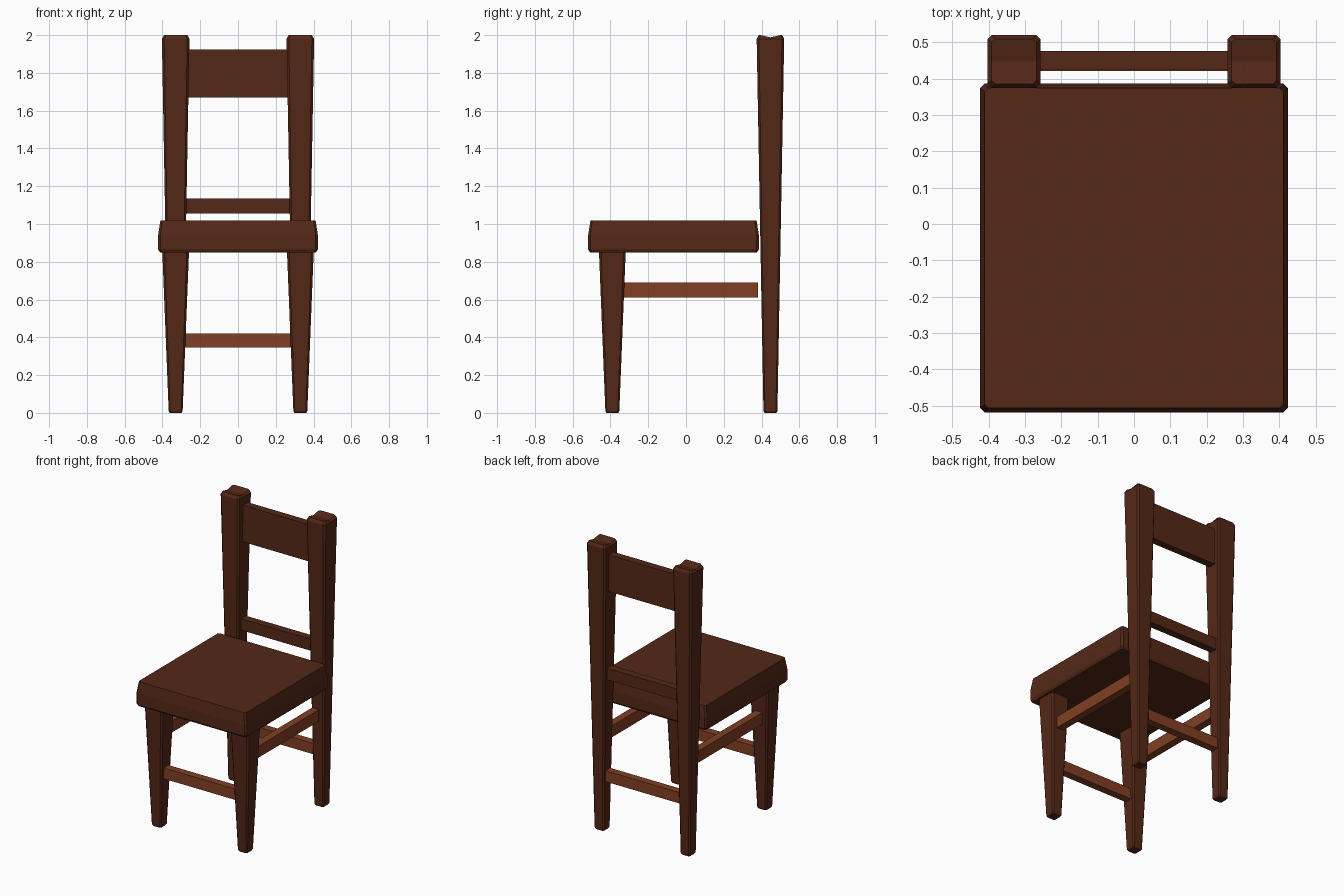
import bpy, bmesh

if "Cube" in bpy.data.objects:
    bpy.data.objects.remove(bpy.data.objects["Cube"])


def material(name, color):
    m = bpy.data.materials.new(name)
    m.diffuse_color = (*color, 1)
    m.use_nodes = True
    m.node_tree.nodes["Principled BSDF"].inputs["Base Color"].default_value = m.diffuse_color
    return m


dark = material("dark_wood", (0.09, 0.021, 0.009))
light = material("light_wood", (0.22, 0.05, 0.017))


def finish(bm, name, mat):
    bmesh.ops.recalc_face_normals(bm, faces=bm.faces)
    mesh = bpy.data.meshes.new(name)
    bm.to_mesh(mesh)
    bm.free()
    mesh.materials.append(mat)
    bpy.context.collection.objects.link(bpy.data.objects.new(name, mesh))


def loft(name, cx, cy, rings, mat, dip=0.0):
    """Stack chamfered rectangles given as (z, half_x, half_y, chamfer)."""
    bm = bmesh.new()
    loops = []
    for z, hx, hy, c in rings:
        pts = [(hx, c - hy), (hx, hy - c), (hx - c, hy), (c - hx, hy),
               (-hx, hy - c), (-hx, c - hy), (c - hx, -hy), (hx - c, -hy)]
        loops.append([bm.verts.new((cx + x, cy + y, z)) for x, y in pts])
    for a, b in zip(loops, loops[1:]):
        for i in range(8):
            j = (i + 1) % 8
            bm.faces.new((a[i], a[j], b[j], b[i]))
    bm.faces.new(loops[0])
    bm.faces.new(loops[-1])
    if dip:
        # shallow valley across the top
        bmesh.ops.bisect_plane(bm, geom=bm.verts[:] + bm.edges[:] + bm.faces[:],
                               plane_co=(cx, cy, 0), plane_no=(0, 1, 0))
        top = rings[-1][0]
        for v in bm.verts:
            if abs(v.co.y - cy) < 1e-4 and v.co.z > top - 1e-4:
                v.co.z -= dip
    finish(bm, name, mat)


def bar(name, lo, hi, mat):
    """Plain box between two corners."""
    bm = bmesh.new()
    bmesh.ops.create_cube(bm, size=1)
    for v in bm.verts:
        for k in range(3):
            v.co[k] = lo[k] if v.co[k] < 0 else hi[k]
    finish(bm, name, mat)


FRONT_Y, BACK_Y, LEG_X = -0.39, 0.447, 0.33

# seat
loft("seat", 0, -0.066, [(0.85, 0.413, 0.442, 0.01), (0.866, 0.423, 0.452, 0.012),
                         (0.94, 0.423, 0.452, 0.012), (1.018, 0.411, 0.44, 0.01)], dark)

# legs, back posts and side stretchers
for side, s in (("left", -1), ("right", 1)):
    x = s * LEG_X
    loft("front_leg_" + side, x, FRONT_Y,
         [(0, 0.031, 0.031, 0.008), (0.01, 0.037, 0.037, 0.008),
          (0.86, 0.071, 0.071, 0.012)], dark)
    loft("back_post_" + side, x, BACK_Y,
         [(0, 0.031, 0.031, 0.008), (0.01, 0.037, 0.037, 0.008),
          (1.98, 0.073, 0.073, 0.012), (2.0, 0.062, 0.062, 0.01)], dark, dip=0.012)
    bar("side_stretcher_" + side, (x - 0.026, -0.38, 0.61), (x + 0.026, 0.38, 0.69), light)

# front and back stretchers
for name, y in (("front_stretcher", FRONT_Y), ("back_stretcher", BACK_Y)):
    bar(name, (-0.30, y - 0.026, 0.345), (0.30, y + 0.026, 0.42), light)

# backrest slats
bar("top_slat", (-0.29, 0.424, 1.67), (0.29, 0.476, 1.925), dark)
bar("lower_slat", (-0.30, 0.424, 1.055), (0.30, 0.476, 1.135), dark)
